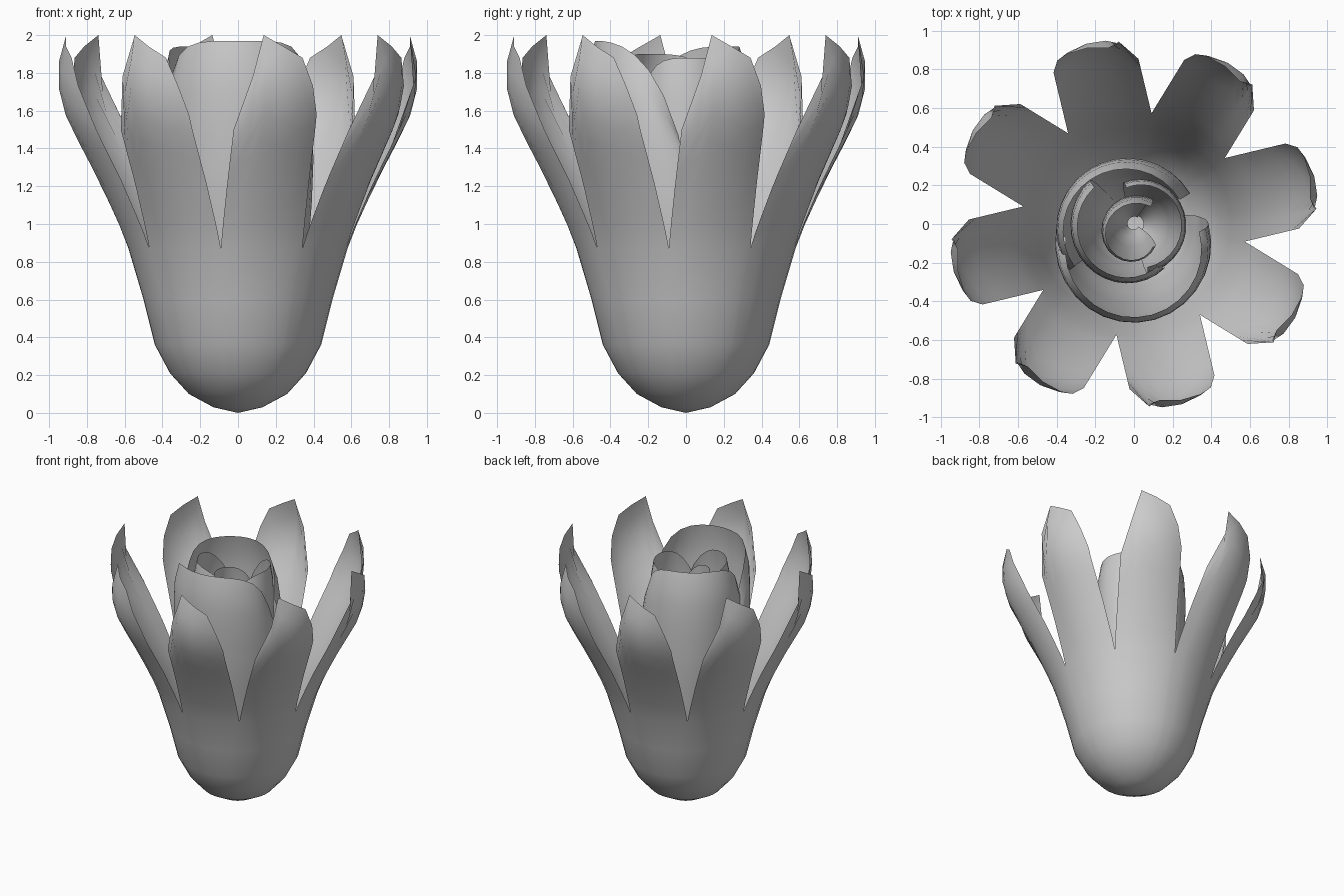
import bpy, bmesh
from math import sin, cos, radians

cube = bpy.data.objects.get("Cube")
if cube:
    bpy.data.objects.remove(cube)

mat = bpy.data.materials.new("petal_grey")
mat.use_nodes = True
mat.diffuse_color = (0.6, 0.6, 0.6, 1)
mat.node_tree.nodes["Principled BSDF"].inputs["Base Color"].default_value = (0.6, 0.6, 0.6, 1)


def interp(points, x):
    """Piecewise linear lookup in a list of (x, y) pairs."""
    for (x0, y0), (x1, y1) in zip(points, points[1:]):
        if x <= x1:
            return y0 + (y1 - y0) * (x - x0) / (x1 - x0)
    return points[-1][1]


def add_sheet(bm, rows):
    """Skin a grid of points with quads."""
    grid = [[bm.verts.new(p) for p in row] for row in rows]
    for a, b in zip(grid, grid[1:]):
        for i in range(len(a) - 1):
            bm.faces.new((a[i], a[i + 1], b[i + 1], b[i]))


def finish(bm, name):
    bmesh.ops.remove_doubles(bm, verts=bm.verts, dist=0.001)
    mesh = bpy.data.meshes.new(name)
    bm.to_mesh(mesh)
    bm.free()
    mesh.materials.append(mat)
    for p in mesh.polygons:
        p.use_smooth = True
    obj = bpy.data.objects.new(name, mesh)
    bpy.context.collection.objects.link(obj)
    return obj


# Outer petals: a shared cup that splits into eight flaring petals
SPLIT = 0.87
CUP = [(0, 0), (0.03, 0.13), (0.1, 0.26), (0.21, 0.36), (0.36, 0.44), (0.6, 0.5),
       (SPLIT, 0.58), (0.97, 0.62), (1.22, 0.74), (1.55, 0.92), (1.7, 0.965),
       (1.86, 0.965), (2.0, 0.925)]
TIP = [(-1, 1.5), (-0.65, 1.78), (-0.36, 2.0), (0.1, 1.94), (0.57, 1.88), (0.85, 1.73), (1, 1.58)]


def outer_point(angle, u, z):
    r = interp(CUP, z)
    if z <= SPLIT:
        out, side = r * cos(radians(22.5 * u)), r * sin(radians(22.5 * u))
    else:
        lift = min(1, (z - SPLIT) / 0.7)
        out, side = r - (0.044 + 0.026 * lift) * u * u, 0.222 * u
    c, s = cos(angle), sin(angle)
    return (out * c - side * s, out * s + side * c, z)


bm = bmesh.new()
for k in range(8):
    angle = radians(-76.5 + 45 * k)
    rows = [[outer_point(angle, u, z) for u, top in TIP] for z, r in CUP if z <= SPLIT]
    for i in range(1, 9):
        rows.append([outer_point(angle, u, SPLIT + (top - SPLIT) * i / 8) for u, top in TIP])
    add_sheet(bm, rows)
finish(bm, "outer_petals")

# Inner petals: rolled sheets that rise from the cup floor and wrap around each other
SWELL = [(0, 0.2), (0.12, 0.62), (0.35, 0.85), (0.6, 0.97), (0.8, 1.0), (0.92, 0.97), (1, 0.87)]


def rolled_petal(name, centre, r0, r1, a0, a1, top, drop):
    bm = bmesh.new()
    rows = []
    for i in range(15):
        v = i / 14
        row = []
        for j in range(17):
            u = j / 8 - 1
            a = radians(a0 + (a1 - a0) * j / 16)
            r = (r0 + (r1 - r0) * j / 16) * interp(SWELL, v)
            z = 0.12 + (top - drop * abs(u) ** 4 - 0.12) * v
            row.append((centre[0] * v + r * cos(a), centre[1] * v + r * sin(a), z))
        rows.append(row)
    add_sheet(bm, rows)
    finish(bm, name)


rolled_petal("front_inner_petal", (0, -0.13), 0.41, 0.40, -190, 15, 1.97, 0.5)
rolled_petal("back_inner_petal", (-0.05, -0.04), 0.38, 0.36, 30, 215, 1.94, 0.35)
rolled_petal("left_inner_petal", (-0.02, -0.03), 0.33, 0.27, 130, 310, 1.9, 0.25)
rolled_petal("right_inner_petal", (0.03, 0.0), 0.26, 0.23, -80, 110, 1.88, 0.25)
rolled_petal("bud_core", (0.0, -0.06), 0.2, 0.13, 60, 330, 1.8, 0.15)
